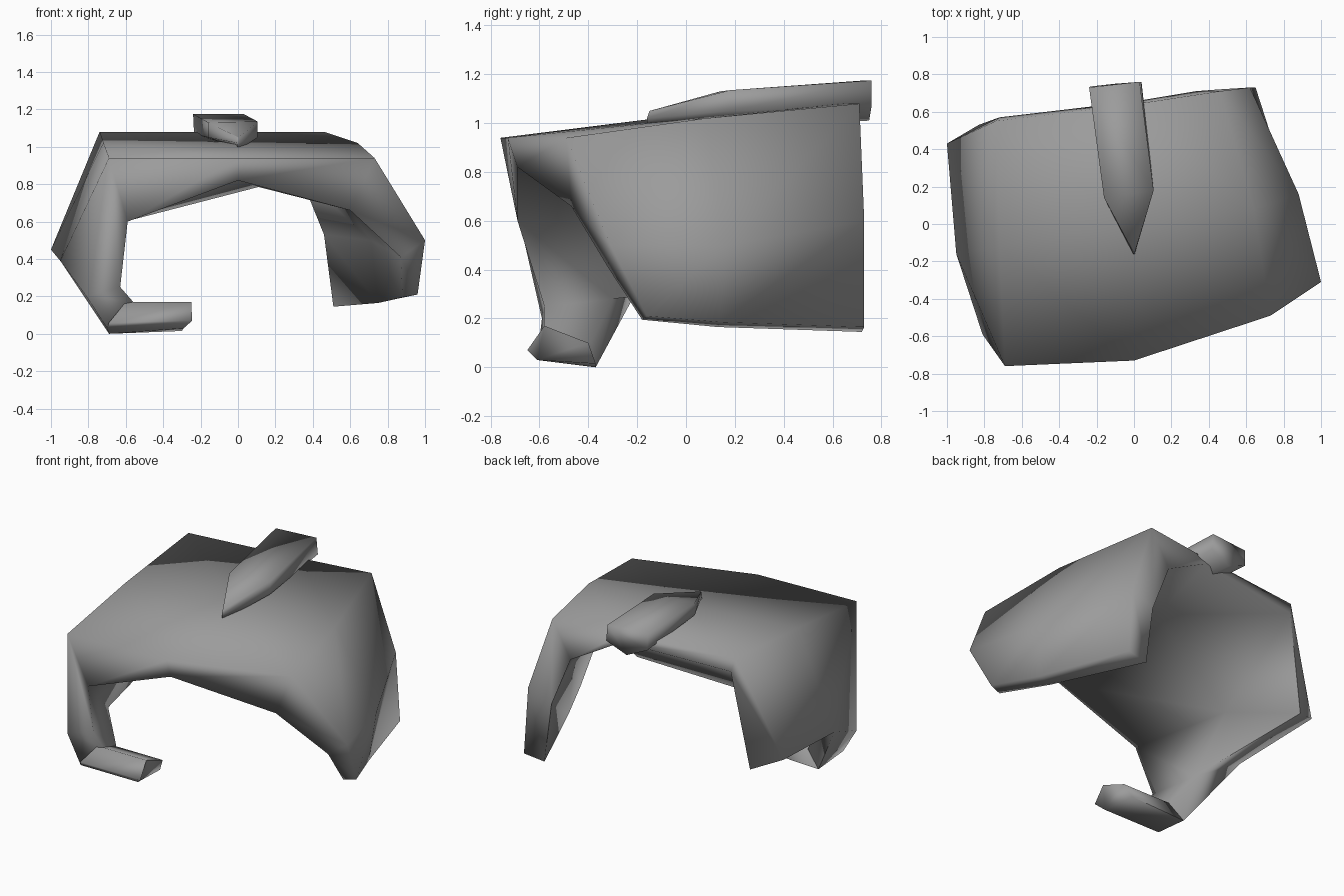
import bpy, bmesh
from math import radians

if "Cube" in bpy.data.objects:
    bpy.data.objects.remove(bpy.data.objects["Cube"])

grey = bpy.data.materials.new("plain grey")
grey.use_nodes = True
grey.diffuse_color = (0.33, 0.33, 0.33, 1)
grey.node_tree.nodes["Principled BSDF"].inputs["Base Color"].default_value = grey.diffuse_color


def finish(name, bm):
    """Smooth everything except the sharpest rims."""
    bmesh.ops.recalc_face_normals(bm, faces=bm.faces[:])
    for f in bm.faces:
        f.smooth = True
    for e in bm.edges:
        e.smooth = e.calc_face_angle(0) < radians(100)
    mesh = bpy.data.meshes.new(name)
    bm.to_mesh(mesh)
    bm.free()
    mesh.materials.append(grey)
    bpy.context.collection.objects.link(bpy.data.objects.new(name, mesh))


def loft(name, rings):
    """Closed rings of equal length joined by quads and capped at both ends."""
    bm = bmesh.new()
    rows = [[bm.verts.new(p) for p in ring] for ring in rings]
    n = len(rows[0])
    for a, b in zip(rows, rows[1:]):
        for i in range(n):
            bm.faces.new((a[i], a[(i + 1) % n], b[(i + 1) % n], b[i]))
    bm.faces.new(rows[0])
    bm.faces.new(rows[-1])
    finish(name, bm)


# Curved shell: rows run from the +x hem over the roof to the -x arm
outer = [
    [(.96, -.16, .21), (1, -.31, .5), (.73, -.49, .94), (0, -.73, .94),
     (-.69, -.76, .94), (-.81, -.59, .2), (-.70, -.61, .03)],
    [(.84, .14, .185), (.88, .16, .5), (.64, .08, 1.02), (0, 0, 1.015),
     (-.72, -.12, 1.02), (-.95, -.16, .39), (-.69, -.37, 0)],
    [(.65, .73, .165), (.62, .73, .6), (.46, .71, 1.08), (0, .64, 1.08),
     (-.74, .55, 1.08), (-1, .43, .45)],
]
# Inner side: thickest under the middle of the roof, thin at the back rim
inner = [
    [(.88, -.18, .195), (.87, -.32, .41), (.6, -.47, .66), (0, -.69, .82),
     (-.59, -.69, .6), (-.63, -.58, .25), (-.56, -.58, .17)],
    [(.75, .13, .165), (.71, .14, .5), (.5, .12, .80), (.11, .34, .785),
     (-.70, 0, .575), (-.72, -.3, .28), (-.6, -.39, .1)],
    [(.51, .72, .145), (.46, .72, .53), (.33, .71, .85), (0, .655, 1.03),
     (-.72, .57, 1.0), (-.83, .53, .38)],
]
bm = bmesh.new()
out, inn = [[[bm.verts.new(p) for p in row] for row in grid] for grid in (outer, inner)]
for grid in (out, inn):
    for a, b in zip(grid, grid[1:]):
        for i in range(min(len(a), len(b)) - 1):
            bm.faces.new((a[i], a[i + 1], b[i + 1], b[i]))


def rim(path):
    for (r, i), (s, j) in zip(path, path[1:]):
        bm.faces.new((out[r][i], out[s][j], inn[s][j], inn[r][i]))


rim([(0, i) for i in range(7)] + [(1, 6), (1, 5), (2, 5)])
rim([(2, i) for i in range(5, -1, -1)] + [(1, 0), (0, 0)])
finish("curved_shell", bm)

# Hooked foot at the end of the arm
loft("hooked_foot", [
    [(-.69, -.63, .06), (-.60, -.58, .17), (-.60, -.40, .10), (-.69, -.37, 0), (-.70, -.61, .03)],
    [(-.245, -.65, .07), (-.25, -.58, .17), (-.26, -.40, .10), (-.30, -.37, .015), (-.29, -.61, .03)],
])

# Pointed crest on the roof, with a keel along its underside
loft("pointed_crest", [
    [(-.24, .73, 1.175), (.03, .76, 1.175), (.04, .76, 1.07), (-.10, .75, 1.01), (-.235, .735, 1.07)],
    [(-.16, .14, 1.13), (.105, .18, 1.135), (.105, .18, 1.05), (-.02, .16, 1.0), (-.16, .14, 1.05)],
    [(-.004, -.15, 1.05), (.004, -.15, 1.05), (.004, -.16, 1.02), (0, -.16, .98), (-.004, -.16, 1.02)],
])
